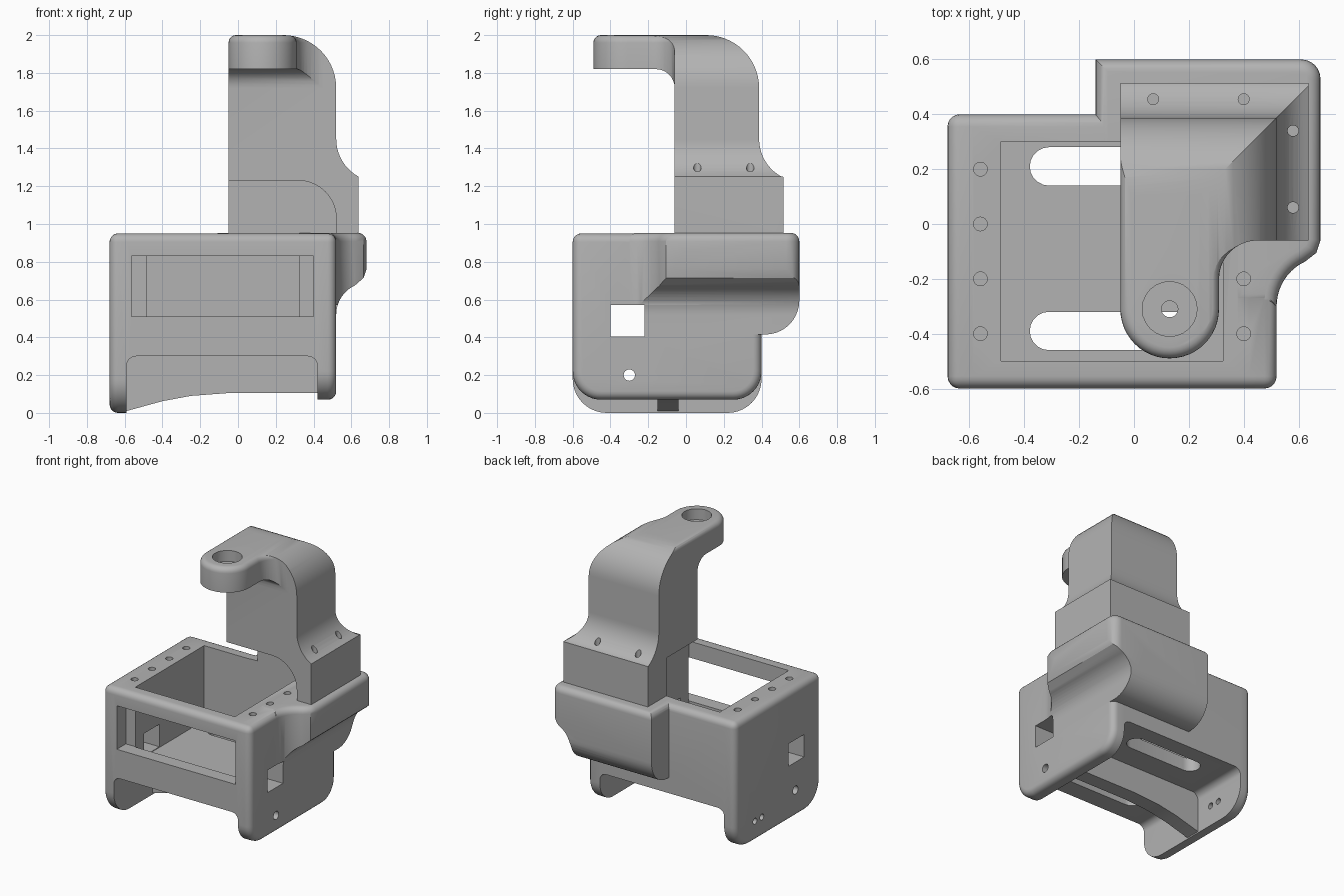
import bpy, bmesh
from math import cos, sin, radians
from mathutils import Vector

if "Cube" in bpy.data.objects:
    bpy.data.objects.remove(bpy.data.objects["Cube"], do_unlink=True)

grey = bpy.data.materials.new("plain grey")
grey.use_nodes = True
COLOUR = (0.45, 0.45, 0.45, 1)
grey.diffuse_color = COLOUR
grey.node_tree.nodes["Principled BSDF"].inputs["Base Color"].default_value = COLOUR


def arc(cx, cy, r, start, end, n=10):
    angles = [radians(start + (end - start) * i / n) for i in range(n + 1)]
    return [(cx + r * cos(a), cy + r * sin(a)) for a in angles]


def loft(name, rings, round_top=0):
    """Skin a row of equal rings and cap both ends."""
    bm = bmesh.new()
    rows = [[bm.verts.new(p) for p in ring] for ring in rings]
    n = len(rows[0])
    for a, b in zip(rows, rows[1:]):
        for i in range(n):
            j = (i + 1) % n
            bm.faces.new((a[i], a[j], b[j], b[i]))
    bm.faces.new(rows[0])
    bm.faces.new(rows[-1])
    bmesh.ops.recalc_face_normals(bm, faces=bm.faces)
    if round_top:
        top = max(v.co.z for v in bm.verts)
        edges = [e for e in bm.edges if all(v.co.z > top - 1e-5 for v in e.verts)]
        bmesh.ops.bevel(bm, geom=edges, offset=round_top, segments=5,
                        profile=0.5, affect='EDGES')
    mesh = bpy.data.meshes.new(name)
    bm.to_mesh(mesh)
    bm.free()
    mesh.materials.append(grey)
    obj = bpy.data.objects.new(name, mesh)
    bpy.context.collection.objects.link(obj)
    return obj


def place(axis, p, t):
    u, v = p
    return Vector({'x': (t, u, v), 'y': (u, t, v), 'z': (u, v, t)}[axis])


def prism(name, axis, pts, a, b, round_top=0):
    return loft(name, [[place(axis, p, t) for p in pts] for t in (a, b)], round_top)


def block(x0, x1, y0, y1, z0, z1):
    return prism("cutter", 'z', [(x0, y0), (x1, y0), (x1, y1), (x0, y1)], z0, z1)


def drill(axis, u, v, r, a, b):
    return prism("cutter", axis, arc(u, v, r, 0, 345, 23), a, b)


def apply(obj, mod):
    bpy.ops.object.select_all(action='DESELECT')
    bpy.context.view_layer.objects.active = obj
    obj.select_set(True)
    bpy.ops.object.modifier_apply(modifier=mod.name)


def combine(obj, op, *tools):
    for tool in tools:
        mod = obj.modifiers.new("combine", 'BOOLEAN')
        mod.operation, mod.solver, mod.object = op, 'EXACT', tool
        apply(obj, mod)
        bpy.data.objects.remove(tool, do_unlink=True)


# Housing shell: rounded lower corners, one leg slightly shorter
def side_outline(bottom, r):
    return ([(0.4, 0.95), (-0.6, 0.95)]
            + arc(-0.6 + r, bottom + r, r, 180, 270)
            + arc(0.4 - r, bottom + r, r, 270, 360))


stations = [(-0.68, 0, 0.18), (-0.59, 0, 0.18), (0.42, 0.07, 0.15), (0.52, 0.07, 0.15)]
housing = loft("housing", [[place('x', p, x) for p in side_outline(z, r)]
                           for x, z, r in stations])
bevel = housing.modifiers.new("rounding", 'BEVEL')
bevel.width, bevel.segments = 0.045, 5
bevel.limit_method, bevel.angle_limit = 'ANGLE', radians(40)
apply(housing, bevel)

# Channel between the legs
combine(housing, 'DIFFERENCE', prism(
    "channel", 'y', [(-0.59, -0.1), (0.42, -0.1)]
    + arc(0.37, 0.25, 0.05, 0, 90, 6) + arc(-0.54, 0.25, 0.05, 90, 180, 6), -0.8, 0.8))

# Corner collar: plan trimmed by its front and side outlines
collar = prism("collar", 'z',
               [(-0.14, 0.25), (-0.14, 0.6)] + arc(0.61, 0.53, 0.07, 90, 0, 6)
               + [(0.68, -0.06), (0.665, -0.105)] + arc(0.7, -0.3, 0.18, 115, 180)
               + [(0.35, -0.3), (0.35, 0.25)], 0.3, 0.953, 0.045)
combine(collar, 'INTERSECT',
        prism("trim", 'y', [(-0.3, 1.1), (0.8, 1.1), (0.68, 0.95), (0.68, 0.76), (0.665, 0.715)]
              + arc(0.69, 0.52, 0.17, 115, 180) + [(0.52, 0.35), (-0.3, 0.35)], -1, 1),
        prism("trim", 'x', [(-0.9, 1.1), (0.6, 1.1)]
              + arc(0.42, 0.595, 0.18, 0, -90) + [(-0.9, 0.415)], -1, 1))

# Curved rib under the floor
rib = prism("rib", 'y', [(-0.62, 0.33), (-0.62, 0.005), (-0.59, 0.01), (-0.4, 0.062),
                         (-0.25, 0.09), (-0.05, 0.105), (0.44, 0.105), (0.44, 0.33)],
            -0.15, -0.04)
combine(housing, 'UNION', collar, rib)

# Main cavity, front window, side ports
combine(housing, 'DIFFERENCE',
        block(-0.485, 0.325, -0.5, 0.3, 0.4, 1.2),
        block(-0.565, 0.4, -0.8, -0.495, 0.51, 0.83),
        block(-0.9, 0.9, -0.4, -0.22, 0.405, 0.57),
        drill('x', -0.3, 0.2, 0.03, -0.9, 0.9))

# Floor slots
for y in (-0.39, 0.21):
    slot = arc(0.15, y, 0.07, -90, 90) + arc(-0.31, y, 0.07, 90, 270)
    combine(housing, 'DIFFERENCE', prism("slot", 'z', slot, 0.2, 0.6))

# Screw holes in the rim and in the long leg
for y in (-0.4, -0.2, 0, 0.2):
    for x in (-0.56, 0.4):
        combine(housing, 'DIFFERENCE', drill('z', x, y, 0.025, 0.85, 1.1))
for y in (0.09, 0.17):
    combine(housing, 'DIFFERENCE', drill('x', y, 0.15, 0.022, -0.8, -0.5))


# Mast with forward arm: plan trimmed by its front and side outlines
def outer_edge(neck, foot):
    """Foot, concave flare, neck and rounded shoulder."""
    flare = arc(neck + 0.227, 1.45, 0.227, 241, 180)
    return ([(foot, 0.94), (foot, 1.25)] + flare
            + arc(neck - 0.28, 1.72, 0.28, 0, 90, 14))


mast = prism("mast", 'z',
             [(-0.05, 0.8), (0.9, 0.8), (0.9, -0.06), (0.46, -0.06)]
             + arc(0.45, -0.2, 0.14, 90, 180)
             + arc(0.13, -0.31, 0.18, 0, -180, 24), 0.5, 2.0, 0.04)
under_arm = arc(-0.16, 1.72, 0.1, 90, 0, 8)
combine(mast, 'INTERSECT',
        prism("trim", 'y', [(-0.3, 0.94)] + outer_edge(0.52, 0.637) + [(-0.3, 2.0)], -1, 1),
        prism("trim", 'x', outer_edge(0.387, 0.515) + [(-0.8, 2.0), (-0.8, 1.82)]
              + under_arm + [(-0.06, 0.94)], -1, 1))

# Open arch over the cavity, arm socket and flange screw holes
combine(mast, 'DIFFERENCE',
        prism("arch", 'y', [(-0.2, 0.8), (0.52, 0.8)]
              + arc(0.32, 1.03, 0.2, 0, 90) + [(-0.2, 1.23)], -0.3, 0.3),
        drill('z', 0.13, -0.31, 0.1, 1.92, 2.2),
        drill('z', 0.13, -0.31, 0.03, 1.6, 2.2))
for x, y in ((0.07, 0.455), (0.4, 0.455), (0.58, 0.34), (0.58, 0.06)):
    combine(mast, 'DIFFERENCE', drill('z', x, y, 0.02, 1.05, 1.6))

for obj in (housing, mast):
    bpy.ops.object.select_all(action='DESELECT')
    bpy.context.view_layer.objects.active = obj
    obj.select_set(True)
    bpy.ops.object.shade_smooth_by_angle(angle=radians(30))
